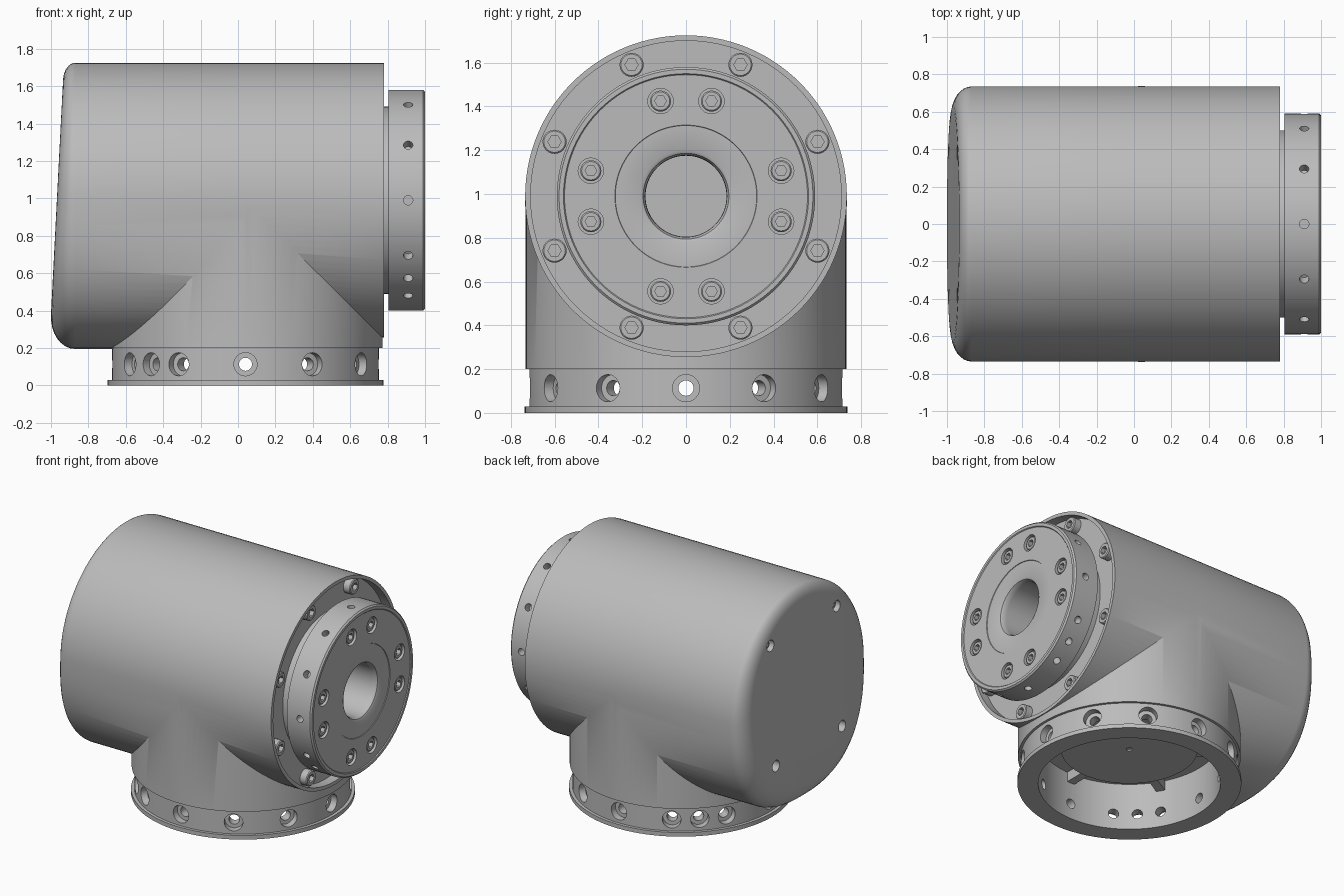
import bpy
import bmesh
from math import sin, cos, pi, radians
from mathutils import Vector, Matrix

if "Cube" in bpy.data.objects:
    bpy.data.objects.remove(bpy.data.objects["Cube"])

AXIS_Z = 0.99      # height of the horizontal axis
BASE_X = 0.04      # position of the vertical axis
R = 0.735          # housing radius
X, Z = Vector((1, 0, 0)), Vector((0, 0, 1))

metal = bpy.data.materials.new("machined_grey")
metal.use_nodes = True
GREY = (0.5, 0.5, 0.5, 1)
metal.diffuse_color = GREY
metal.node_tree.nodes["Principled BSDF"].inputs["Base Color"].default_value = GREY


def loft(bm, rings):
    """Closed solid through rings of equal point count."""
    rows = [[bm.verts.new(p) for p in ring] for ring in rings]
    n = len(rows[0])
    for a, b in zip(rows, rows[1:]):
        for i in range(n):
            j = (i + 1) % n
            bm.faces.new((a[i], a[j], b[j], b[i]))
    bm.faces.new(rows[0][::-1])
    bm.faces.new(rows[-1])


def lathe(bm, profile, origin, axis, seg=32):
    """Turn (distance, radius) points about an axis; a radius may be a function of angle."""
    m = Matrix.Translation(origin) @ axis.to_track_quat('Z', 'Y').to_matrix().to_4x4()
    rings = []
    for d, r in profile:
        ring = []
        for i in range(seg):
            t = 2 * pi * i / seg
            rad = r(t) if callable(r) else r
            ring.append(m @ Vector((rad * cos(t), rad * sin(t), d)))
        rings.append(ring)
    loft(bm, rings)


def make(name, bm):
    bmesh.ops.recalc_face_normals(bm, faces=bm.faces)
    me = bpy.data.meshes.new(name)
    bm.to_mesh(me)
    bm.free()
    ob = bpy.data.objects.new(name, me)
    me.materials.append(metal)
    bpy.context.collection.objects.link(ob)
    return ob


def activate(ob):
    bpy.ops.object.select_all(action='DESELECT')
    ob.select_set(True)
    bpy.context.view_layer.objects.active = ob


def combine(target, bm, op='DIFFERENCE'):
    """Apply a boolean with a temporary helper solid."""
    helper = make("helper", bm)
    helper.hide_render = True
    mod = target.modifiers.new("bool", 'BOOLEAN')
    mod.operation, mod.solver, mod.object = op, 'EXACT', helper
    activate(target)
    bpy.ops.object.modifier_apply(modifier=mod.name)
    bpy.data.objects.remove(helper)


def smooth(ob):
    activate(ob)
    bpy.ops.object.shade_smooth_by_angle(angle=radians(30))


def around_x(deg, r, x):
    """Point at an angle around the horizontal axis."""
    return Vector((x, r * cos(radians(deg)), AXIS_Z + r * sin(radians(deg))))


def hexagon(r):
    return lambda t: r * cos(pi / 6) / cos(t % (pi / 3) - pi / 6)


def socket_screw(bm, origin, axis, r, h):
    lathe(bm, [(-0.02, r), (h - 0.006, r), (h, r - 0.006), (h, hexagon(r * 0.55)),
               (h - 0.03, hexagon(r * 0.55))], origin, axis, 24)


# Housing barrel: round on the flange side, fuller underneath toward the closed end
def section(full, n=112):
    pts = []
    for i in range(n):
        c, s = cos(2 * pi * i / n), sin(2 * pi * i / n)
        if full and s < 0:
            e = 2 / 2.5
            c = abs(c) ** e * (1 if c > 0 else -1)
            pts.append((R * c, AXIS_Z - 0.795 * abs(s) ** e))
        else:
            pts.append((R * c, AXIS_Z + R * s))
    return pts


def end_x(z):
    return -1.0 + 0.0516 * (z - 0.38)


rings = []
for k in range(8, -1, -1):                     # rounded edge into the slanted end
    a = k / 8 * pi / 2
    q = 1 - cos(a)
    ring = []
    for y, z in section(True):
        s = 1 - 0.18 * q
        z2 = 0.96 + (z - 0.96) * s + 0.05 * q
        ring.append((-0.87 + (end_x(z2) + 0.87) * sin(a), y * s, z2))
    rings.append(ring)
rings.append([(BASE_X - 0.01, y, z) for y, z in section(True)])
rings += [[(x, y, z) for y, z in section(False)] for x in (BASE_X + 0.01, 0.78)]
bm = bmesh.new()
loft(bm, rings)
housing = make("housing", bm)

# Upright socket with drilled collar and foot lip
bm = bmesh.new()
lathe(bm, [(0, 0.737), (0.03, 0.737), (0.03, 0.715), (0.2, 0.715), (0.2, 0.733), (0.97, 0.733)],
      (BASE_X, 0, 0), Z, 112)
combine(housing, bm, 'UNION')

# Hollow underside
bm = bmesh.new()
lathe(bm, [(-0.1, 0.6), (0.34, 0.6)], (BASE_X, 0, 0), Z, 96)
combine(housing, bm)

# Radial collar holes, counterbored
bm = bmesh.new()
for deg in list(range(0, 360, 30)) + [135, 225]:
    d = Vector((cos(radians(deg)), sin(radians(deg)), 0))
    lathe(bm, [(0.5, 0.035), (0.665, 0.035), (0.665, 0.062), (0.8, 0.062)],
          (BASE_X, 0, 0.113), d, 24)
combine(housing, bm)

# Flange recess and bore, and the screw holes in the closed end
END_HOLES = [(y, 1.02 + dz) for y in (-0.38, 0.38) for dz in (-0.43, 0.43)]
bm = bmesh.new()
lathe(bm, [(0.4, 0.3), (0.71, 0.3), (0.71, 0.71), (0.9, 0.71)], (0, 0, AXIS_Z), X, 96)
for y, z in END_HOLES:
    lathe(bm, [(-1.1, 0.04), (-0.88, 0.04)], (0, y, z), X, 24)
combine(housing, bm)
smooth(housing)

# Output flange with neck, stepped face and central bore
bm = bmesh.new()
lathe(bm, [(0.45, 0.5), (0.805, 0.5), (0.805, 0.59), (0.99, 0.59), (1.0, 0.58), (1.0, 0.56),
           (0.994, 0.555), (0.994, 0.325), (0.99, 0.323), (0.99, 0.21), (0.983, 0.196),
           (0.965, 0.187), (0.94, 0.185), (0.52, 0.185)], (0, 0, AXIS_Z), X, 96)
flange = make("output_flange", bm)

FACE_SCREWS = [q + o for q in range(0, 360, 90) for o in (-15, 15)]
bm = bmesh.new()
for deg in list(range(0, 360, 30)) + [225, 315]:
    d = around_x(deg, 1, 0) - Vector((0, 0, AXIS_Z))
    lathe(bm, [(0.53, 0.025), (0.65, 0.025)], (0.91, 0, AXIS_Z), d, 20)
for deg in FACE_SCREWS:
    lathe(bm, [(0, 0.058), (0.1, 0.058)], around_x(deg, 0.45, 0.95), X, 24)
combine(flange, bm)
smooth(flange)

# Socket head screws
bm = bmesh.new()
for deg in FACE_SCREWS:
    socket_screw(bm, around_x(deg, 0.45, 0.95), X, 0.048, 0.036)
smooth(make("flange_screws", bm))

bm = bmesh.new()
for k in range(8):
    socket_screw(bm, around_x(22.5 + 45 * k, 0.65, 0.71), X, 0.055, 0.055)
smooth(make("recess_screws", bm))

bm = bmesh.new()
for y, z in END_HOLES:
    socket_screw(bm, Vector((-0.88, y, z)), -X, 0.035, 0.035)
smooth(make("end_screws", bm))

# Inner hub plate and ribs under the housing
bm = bmesh.new()
lathe(bm, [(0.27, 0.02), (0.26, 0.02), (0.26, 0.45), (0.36, 0.45)], (BASE_X, 0, 0), Z, 64)
smooth(make("inner_hub", bm))

bm = bmesh.new()
for k in range(6):
    rot = Matrix.Rotation(radians(30 + 60 * k), 4, 'Z')
    bmesh.ops.create_cube(bm, size=1, matrix=Matrix.Translation((BASE_X, 0, 0.31)) @ rot
                          @ Matrix.Translation((0.52, 0, 0)) @ Matrix.Diagonal((0.2, 0.06, 0.08, 1)))
make("inner_ribs", bm)
